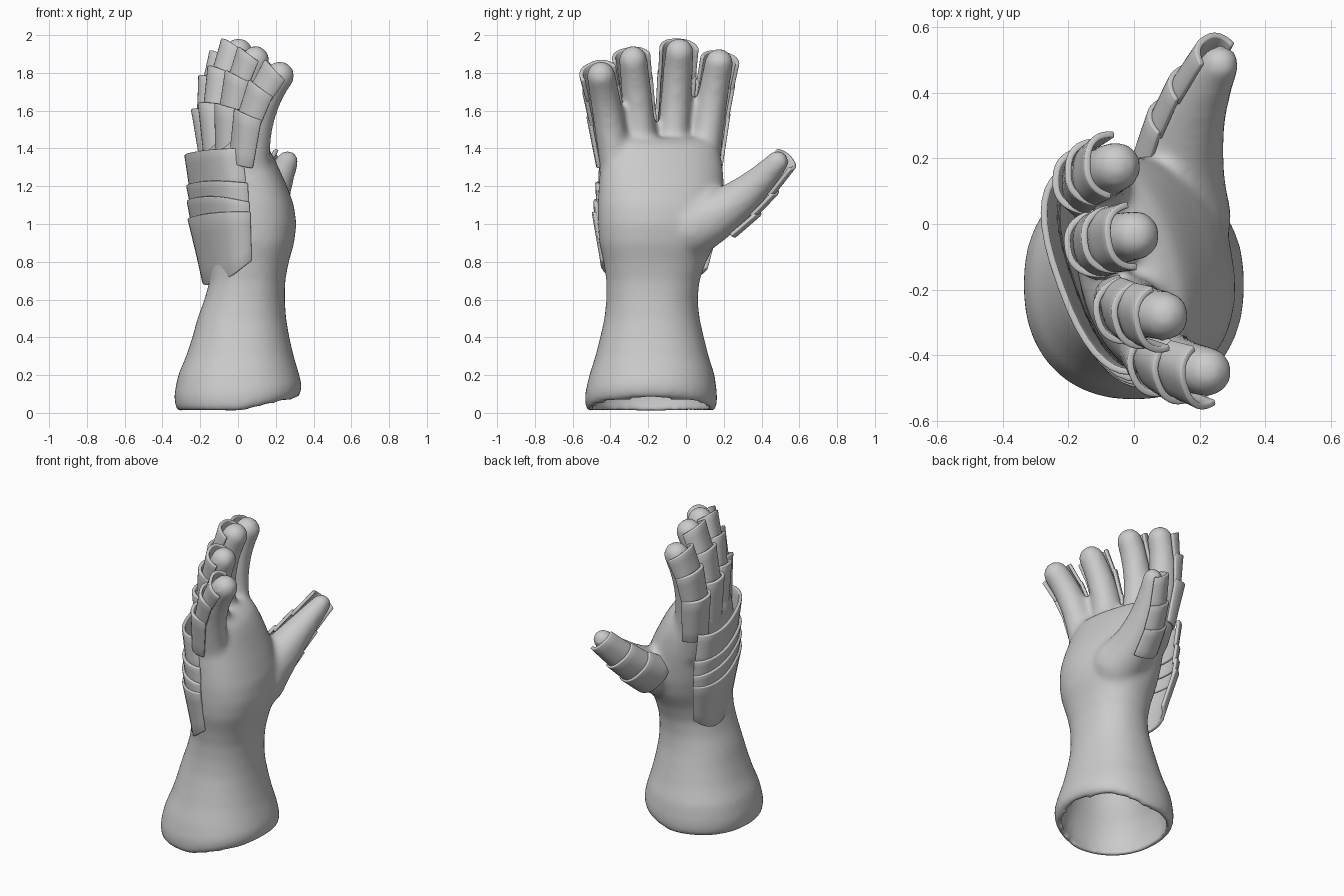
import bpy, bmesh, math
from mathutils import Vector, Matrix

if "Cube" in bpy.data.objects:
    bpy.data.objects.remove(bpy.data.objects["Cube"])

grey = bpy.data.materials.new("light_grey")
grey.diffuse_color = (0.6, 0.6, 0.6, 1)
grey.use_nodes = True
grey.node_tree.nodes["Principled BSDF"].inputs["Base Color"].default_value = grey.diffuse_color


def make_object(name, bm):
    bmesh.ops.recalc_face_normals(bm, faces=bm.faces)
    mesh = bpy.data.meshes.new(name)
    bm.to_mesh(mesh)
    bm.free()
    mesh.materials.append(grey)
    for p in mesh.polygons:
        p.use_smooth = True
    ob = bpy.data.objects.new(name, mesh)
    bpy.context.collection.objects.link(ob)
    return ob


def sgn_pow(v, e):
    return math.copysign(abs(v) ** e, v)


def loft(bm, sections, n=40):
    """Skin oval sections (z, cx, cy, half x, half y, turn); the hem rises towards +x."""
    rings = []
    for z, cx, cy, hx, hy, turn in sections:
        ring = []
        for i in range(n):
            a = math.tau * i / n
            u = hx * sgn_pow(math.cos(a), 0.9)
            v = hy * sgn_pow(math.sin(a), 0.9)
            c, s = math.cos(turn), math.sin(turn)
            x, y = cx + u * c - v * s, cy + u * s + v * c
            hem = 0.07 * max(0, x) / 0.3 * max(0, 1 - z / 0.3)
            ring.append(bm.verts.new((x, y, z + hem)))
        rings.append(ring)
    for r0, r1 in zip(rings, rings[1:]):
        for i in range(n):
            j = (i + 1) % n
            bm.faces.new((r0[i], r0[j], r1[j], r1[i]))
    bm.faces.new(rings[0][::-1])
    bm.faces.new(rings[-1])


def bezier(p, t):
    a, b, c = (Vector(q) for q in p)
    return a * (1 - t) ** 2 + b * 2 * t * (1 - t) + c * t * t


def digit(bm, p, r0, r1, deep=1.0, n=17):
    """Rounded digit as a dense chain of balls, deeper in x at the base, fused by the remesh."""
    for i in range(n):
        t = i / (n - 1)
        scale = Matrix.Diagonal((deep + (1 - deep) * t, 1, 1, 1))
        bmesh.ops.create_uvsphere(bm, u_segments=16, v_segments=10, radius=r0 + (r1 - r0) * t,
                                  matrix=Matrix.Translation(bezier(p, t)) @ scale)


def plate(name, p0, p1, out, size0, size1, arc=88, dip0=0.0, dip1=0.0, power=0.8):
    """Curved armour scale from p0 to p1; sizes are (half width, depth)."""
    p0, p1 = Vector(p0), Vector(p1)
    axis = (p1 - p0).normalized()
    out = Vector(out)
    out = (out - axis * out.dot(axis)).normalized()
    side = axis.cross(out)
    bm = bmesh.new()
    cols, rows, grid = 18, 4, []
    for r in range(rows + 1):
        k = r / rows
        w = size0[0] + (size1[0] - size0[0]) * k
        d = size0[1] + (size1[1] - size0[1]) * k ** 1.2
        row = []
        for c in range(cols + 1):
            a = math.radians(arc) * (2 * c / cols - 1)
            dip = (dip0 + (dip1 - dip0) * k) * (1 - math.cos(a))
            row.append(bm.verts.new(p0.lerp(p1, k) + axis * dip
                                    + out * d * sgn_pow(math.cos(a), power)
                                    + side * w * sgn_pow(math.sin(a), power)))
        grid.append(row)
    for r in range(rows):
        for c in range(cols):
            bm.faces.new((grid[r][c], grid[r][c + 1], grid[r + 1][c + 1], grid[r + 1][c]))
    ob = make_object(name, bm)
    sol = ob.modifiers.new("thickness", 'SOLIDIFY')
    sol.thickness = 0.02
    sol.offset = 0
    bev = ob.modifiers.new("soft_edge", 'BEVEL')
    bev.width = 0.005
    bev.segments = 2
    bev.limit_method = 'ANGLE'
    bev.angle_limit = math.radians(50)
    return ob


# Forearm and palm sections
arm = [
    (0.005, 0.00, -0.185, 0.318, 0.335, 0), (0.04, 0.00, -0.185, 0.335, 0.350, 0),
    (0.10, 0.00, -0.185, 0.338, 0.350, 0), (0.20, 0.00, -0.18, 0.318, 0.332, 0),
    (0.30, 0.01, -0.18, 0.285, 0.300, 0), (0.40, 0.015, -0.18, 0.257, 0.275, 0),
    (0.50, 0.02, -0.18, 0.235, 0.252, 0), (0.60, 0.035, -0.18, 0.213, 0.242, 0),
    (0.70, 0.05, -0.175, 0.200, 0.247, 0.03), (0.80, 0.06, -0.165, 0.208, 0.272, 0.08),
    (0.90, 0.07, -0.15, 0.225, 0.310, 0.12), (1.00, 0.07, -0.14, 0.235, 0.328, 0.15),
    (1.10, 0.06, -0.135, 0.230, 0.335, 0.17), (1.20, 0.04, -0.13, 0.210, 0.335, 0.20),
    (1.30, 0.015, -0.13, 0.187, 0.330, 0.22), (1.37, 0.0, -0.13, 0.165, 0.318, 0.24),
    (1.42, 0.0, -0.13, 0.130, 0.300, 0.25), (1.455, 0.0, -0.13, 0.070, 0.270, 0.26),
]
# Hollow cuff: the skin turns in at the hem and runs back up inside
wall = 0.036
lining = [(z, cx, cy, hx - wall, hy - wall, turn) for z, cx, cy, hx, hy, turn in arm[:9]]

# Digit centre lines, base to tip
fingers = {
    "little": [(0.06, -0.35, 1.2), (0.045, -0.41, 1.57), (0.222, -0.45, 1.785)],
    "ring": [(0.0, -0.22, 1.2), (-0.05, -0.25, 1.6), (0.092, -0.28, 1.867)],
    "middle": [(-0.04, -0.08, 1.2), (-0.155, -0.06, 1.6), (0.003, -0.035, 1.908)],
    "index": [(-0.06, 0.08, 1.2), (-0.18, 0.12, 1.58), (-0.055, 0.175, 1.852)],
}
thumb = [(0.14, 0.02, 0.98), (0.13, 0.27, 1.075), (0.262, 0.485, 1.33)]

# Glove: parts fused into one smooth skin
bm = bmesh.new()
loft(bm, arm[::-1] + lining)
for pts in fingers.values():
    digit(bm, pts, 0.092, 0.079, deep=1.3)
digit(bm, thumb, 0.160, 0.062)
glove = make_object("glove", bm)
fuse = glove.modifiers.new("fuse", 'REMESH')
fuse.mode = 'VOXEL'
fuse.voxel_size = 0.017
fuse.use_smooth_shade = True
relax = glove.modifiers.new("relax", 'SMOOTH')
relax.factor = 0.5
relax.iterations = 14

# Back of hand plates: wrist guard, two narrow bands, knuckle guard
back = (-0.94, -0.34, 0)
plate("wrist_guard", (-0.01, -0.165, 0.69), (-0.045, -0.15, 1.06), back,
      (0.29, 0.13), (0.35, 0.172), dip0=0.10, dip1=-0.02)
plate("lower_hand_band", (-0.04, -0.15, 0.98), (-0.05, -0.145, 1.15), back,
      (0.335, 0.15), (0.345, 0.172), dip0=0.0, dip1=-0.05)
plate("upper_hand_band", (-0.045, -0.145, 1.07), (-0.055, -0.14, 1.23), back,
      (0.33, 0.15), (0.34, 0.170), dip0=0.0, dip1=-0.03)
plate("knuckle_guard", (-0.055, -0.14, 1.17), (-0.085, -0.135, 1.40), back,
      (0.325, 0.145), (0.325, 0.150), dip0=0.03, dip1=-0.02)

# Three overlapping scales per finger
tilt = {"little": -0.38, "ring": -0.28, "middle": -0.14, "index": 0.05}
for name, pts in fingers.items():
    for i, (t0, t1) in enumerate([(0.16, 0.60), (0.51, 0.85), (0.77, 1.05)]):
        plate(f"{name}_finger_scale_{i + 1}", bezier(pts, t0), bezier(pts, t1),
              (-1, tilt[name], 0), (0.092, 0.100 - 0.008 * i), (0.096, 0.124 - 0.009 * i),
              arc=84, dip1=-0.02)

# Three overlapping scales on the outside of the thumb
for i, (t0, t1) in enumerate([(0.30, 0.62), (0.54, 0.83), (0.76, 1.06)]):
    r0, r1 = (0.160 - 0.098 * t for t in (t0, t1))
    plate(f"thumb_scale_{i + 1}", bezier(thumb, t0), bezier(thumb, t1),
          (-0.75, 0.40, -0.45), (r0 + 0.004, r0 + 0.010), (r1 + 0.020, r1 + 0.028),
          arc=78, dip1=-0.02)
